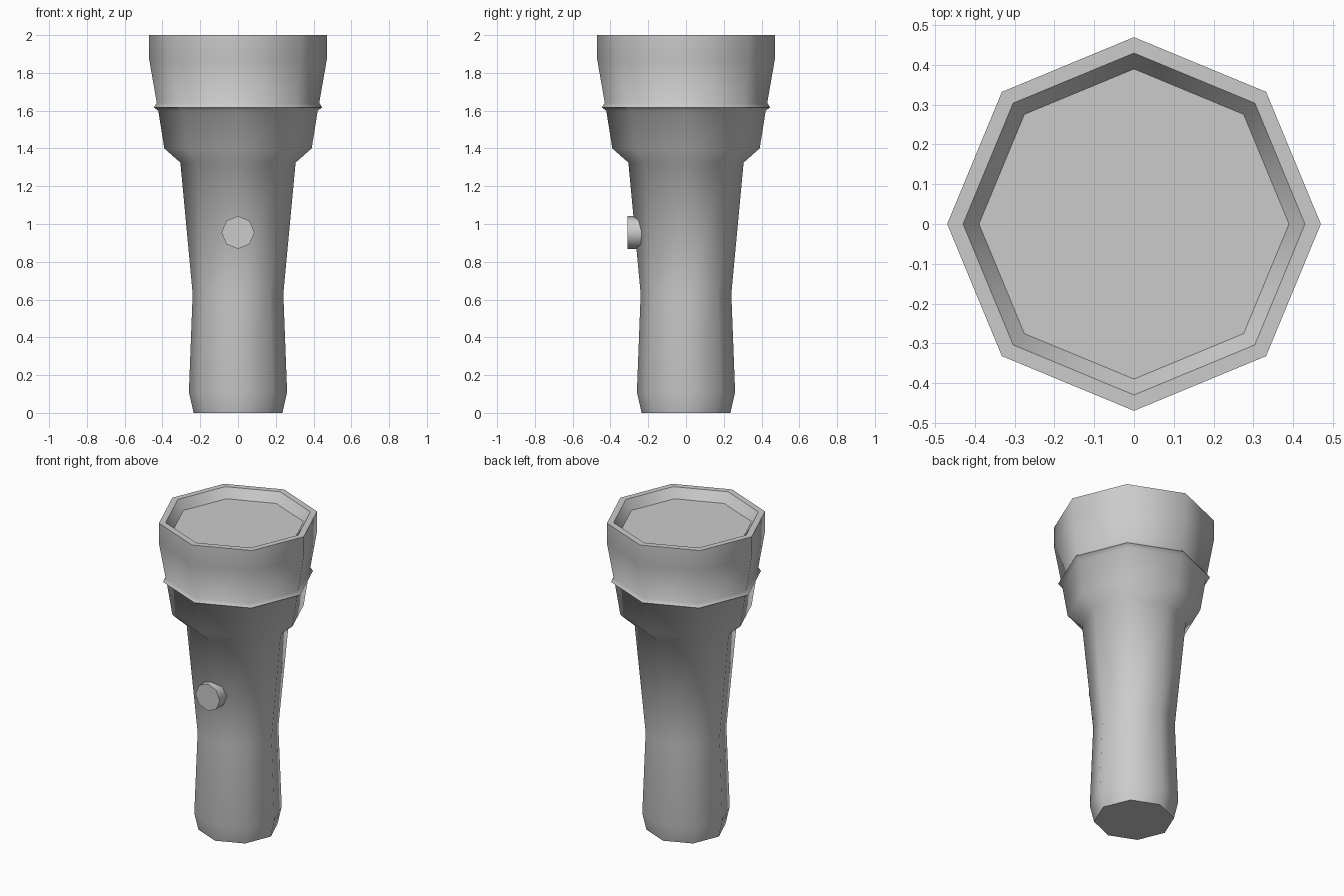
import bpy, bmesh, math

if "Cube" in bpy.data.objects:
    bpy.data.objects.remove(bpy.data.objects["Cube"])

SIDES = 8


def finish(name, bm, angle):
    bmesh.ops.recalc_face_normals(bm, faces=bm.faces)
    mesh = bpy.data.meshes.new(name)
    bm.to_mesh(mesh)
    bm.free()
    obj = bpy.data.objects.new(name, mesh)
    bpy.context.collection.objects.link(obj)
    bpy.ops.object.select_all(action='DESELECT')
    obj.select_set(True)
    bpy.context.view_layer.objects.active = obj
    bpy.ops.object.shade_smooth_by_angle(angle=math.radians(angle))
    return obj


def turned(name, profile, angle=50):
    """Octagonal solid from (radius, height) rings, capped at both ends."""
    bm = bmesh.new()
    rings = []
    for r, z in profile:
        rings.append([bm.verts.new((r * math.cos(2 * math.pi * i / SIDES),
                                    r * math.sin(2 * math.pi * i / SIDES), z))
                      for i in range(SIDES)])
    for a, b in zip(rings, rings[1:]):
        for i in range(SIDES):
            j = (i + 1) % SIDES
            bm.faces.new((a[i], a[j], b[j], b[i]))
    bm.faces.new(rings[0])
    bm.faces.new(rings[-1])
    return finish(name, bm, angle)


# Handle, flared head with collar ridge, rim and recessed lens
turned("torch_body", [
    (0.235, 0), (0.26, 0.11), (0.24, 0.63), (0.305, 1.325), (0.39, 1.40),
    (0.422, 1.60), (0.446, 1.618), (0.43, 1.64), (0.47, 1.87), (0.47, 2.0),
    (0.43, 2.0), (0.39, 1.94)])

# Push button on the front of the handle
button = turned("switch_button", [(0.087, 0), (0.087, 0.11)])
button.rotation_euler = (math.radians(90), 0, 0)
button.location = (0, -0.2, 0.955)
